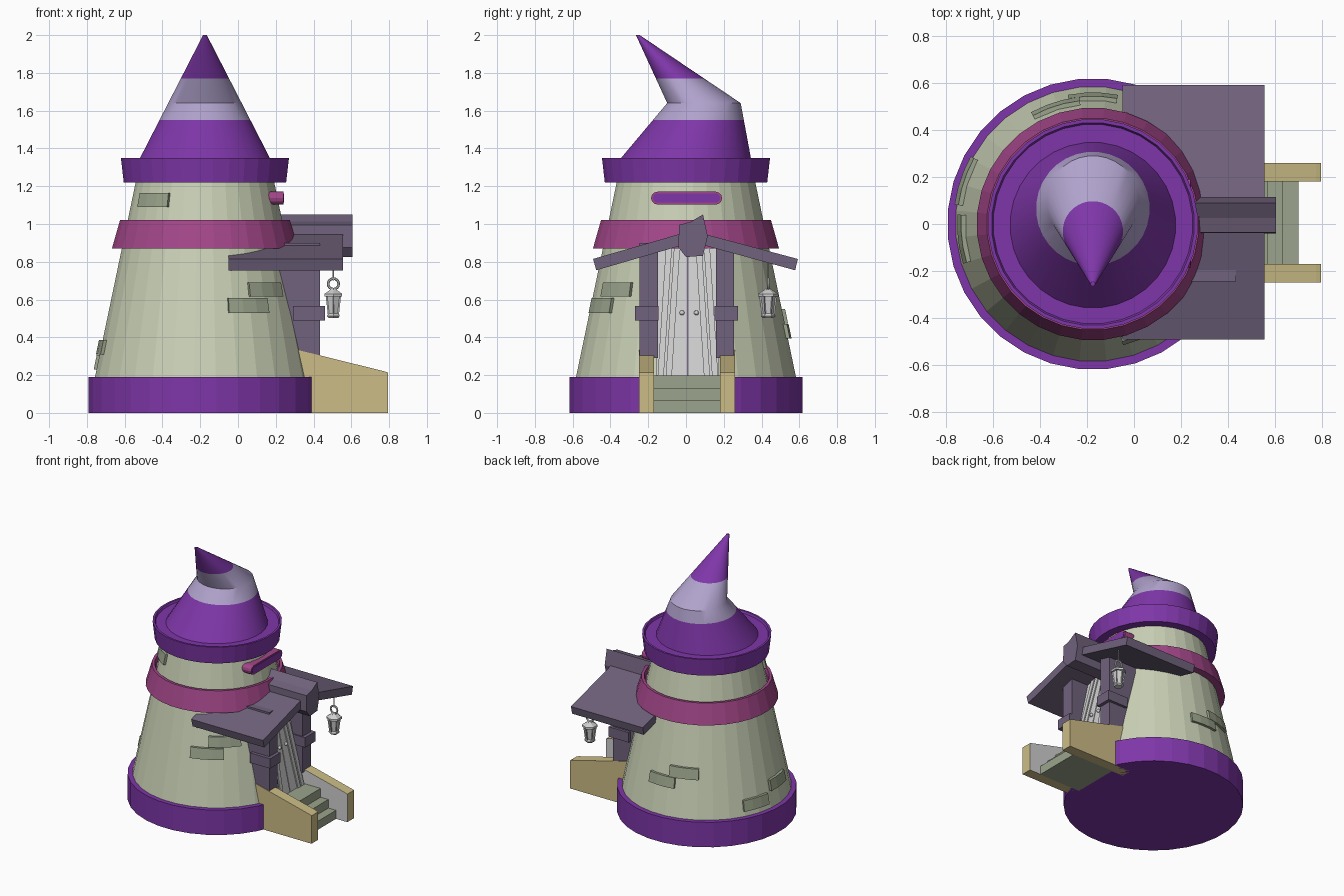
import bpy, bmesh, math
from mathutils import Vector, Matrix

if "Cube" in bpy.data.objects:
    bpy.data.objects.remove(bpy.data.objects["Cube"])

CX = -0.175      # tower axis
SEG = 32


def mat(name, r, g, b):
    m = bpy.data.materials.new(name)
    m.diffuse_color = [((c / 255 + 0.055) / 1.055) ** 2.4 for c in (r, g, b)] + [1]
    m.use_nodes = True
    m.node_tree.nodes["Principled BSDF"].inputs["Base Color"].default_value = m.diffuse_color
    return m


PURPLE = mat("purple", 126, 54, 168)
LAVENDER = mat("lavender", 176, 162, 204)
STONE = mat("pale_green_stone", 201, 208, 181)
PINK = mat("magenta", 162, 70, 136)
WOOD = mat("dusky_wood", 112, 98, 124)
TAN = mat("tan", 204, 188, 134)
BRICK = mat("grey_green", 155, 164, 140)
GREY = mat("light_grey", 208, 208, 208)


def finish(bm, name, *mats):
    bmesh.ops.recalc_face_normals(bm, faces=bm.faces)
    me = bpy.data.meshes.new(name)
    bm.to_mesh(me)
    bm.free()
    for m in mats:
        me.materials.append(m)
    ob = bpy.data.objects.new(name, me)
    bpy.context.collection.objects.link(ob)
    return ob


def rings(bm, specs, seg, closed=False):
    """Join circles (x, y, z, r); cap the ends, or loop back if closed."""
    loops = [[bm.verts.new((x + r * math.cos(2 * math.pi * (i + .5) / seg),
                            y + r * math.sin(2 * math.pi * (i + .5) / seg), z))
              for i in range(seg)] for x, y, z, r in specs]
    for a, b in zip(loops, loops[1:] + (loops[:1] if closed else [])):
        for i in range(seg):
            j = (i + 1) % seg
            bm.faces.new((a[i], a[j], b[j], b[i]))
    if not closed:
        bm.faces.new(loops[0])
        bm.faces.new(loops[-1])


def lathe(name, profile, m, closed=False, x=CX, y=0, seg=SEG):
    bm = bmesh.new()
    rings(bm, [(x, y, z, r) for r, z in profile], seg, closed)
    return finish(bm, name, m)


def prism(name, pts, axis, a, b, *mats):
    """Extrude a 2D outline: axis 'x' takes (y, z), axis 'y' takes (x, z)."""
    bm = bmesh.new()
    place = (lambda p, t: (t, p[0], p[1])) if axis == "x" else (lambda p, t: (p[0], t, p[1]))
    lo = [bm.verts.new(place(p, a)) for p in pts]
    hi = [bm.verts.new(place(p, b)) for p in pts]
    bm.faces.new(lo)
    bm.faces.new(hi)
    for i in range(len(pts)):
        j = (i + 1) % len(pts)
        bm.faces.new((lo[i], lo[j], hi[j], hi[i]))
    return finish(bm, name, *mats)


def box(name, x0, x1, y0, y1, z0, z1, m):
    return prism(name, [(x0, z0), (x1, z0), (x1, z1), (x0, z1)], "y", y0, y1, m)


def wall_r(z):
    return 0.585 - (z - 0.19) * 0.21


# Tower body, bands and brim
lathe("base_drum", [(.62, 0), (.62, .19), (.585, .19)], PURPLE)
lathe("tower_wall", [(wall_r(.18), .18), (wall_r(1.23), 1.23)], STONE)
lathe("middle_band", [(.42, .87), (.495, .87), (.452, 1.02), (.432, 1.02), (.425, .99), (.40, .98)],
      PINK, closed=True)
lathe("hat_brim", [(.36, 1.22), (.432, 1.22), (.447, 1.35), (.432, 1.35), (.425, 1.335), (.33, 1.335)], PURPLE)

# Bent hat: lower cone leans back, upper cone folds forward; coloured by height
levels = []
for z in (1.33, 1.55, 1.64, 1.77, 2.0):
    r = 0.345 - (z - 1.35) * 0.335 / 0.65
    cy = 0.095 * (z - 1.35) / 0.29 if z <= 1.64 else 0.095 - 0.35 * (z - 1.64) / 0.36
    levels.append((CX, cy, z, r))
bm = bmesh.new()
rings(bm, levels, SEG)
for f in bm.faces:
    f.material_index = 1 if 1.55 < f.calc_center_median().z < 1.77 else 0
hat = finish(bm, "bent_hat", PURPLE, LAVENDER)
bpy.context.view_layer.objects.active = hat
hat.select_set(True)
bpy.ops.object.shade_smooth_by_angle(angle=math.radians(30))


# Curved bricks standing out of the wall
def brick(n, a0, a1, z0, z1):
    bm = bmesh.new()
    cols = []
    for i in range(4):
        a = math.radians(a0 + (a1 - a0) * i / 3)
        cols.append([bm.verts.new((CX + r * math.cos(a), r * math.sin(a), z))
                     for r, z in ((wall_r(z0) - .02, z0), (wall_r(z0) + .018, z0),
                                  (wall_r(z1) + .018, z1), (wall_r(z1) - .02, z1))])
    for p, q in zip(cols, cols[1:]):
        for k in range(4):
            bm.faces.new((p[k], p[(k + 1) % 4], q[(k + 1) % 4], q[k]))
    bm.faces.new(cols[0])
    bm.faces.new(cols[-1])
    finish(bm, f"wall_brick_{n}", BRICK)


for n, spec in enumerate([(-62, -36, .615, .69), (-76, -50, .53, .607), (-150, -119, 1.09, 1.165),
                          (176, 197, .31, .387), (151, 172, .23, .307),
                          (79, 101, .395, .47), (96, 119, .473, .55)]):
    brick(n, *spec)

# Steps
prism("steps", [(.35, 0), (.70, 0), (.70, .065), (.635, .065), (.635, .13),
                (.57, .13), (.57, .197), (.35, .197)], "y", -.175, .185, BRICK)

# Sloping side walls of the stair, grey on the inner faces
for side, y0, y1 in (("left", -.25, -.17), ("right", .18, .26)):
    w = prism(f"stair_wall_{side}", [(.25, 0), (.795, 0), (.795, .213), (.775, .22), (.31, .335), (.25, .335)],
              "y", y0, y1, TAN, GREY)
    for p in w.data.polygons:
        if abs(p.normal.y) > .9 and p.normal.y * p.center.y < 0:
            p.material_index = 1

# Porch posts with collars
for side, y0, y1, c0, c1 in (("left", -.245, -.148, -.27, -.145), ("right", .158, .255, .15, .275)):
    box(f"porch_post_{side}", .2, .435, y0, y1, .29, .9, WOOD)
    box(f"post_collar_{side}", .29, .46, c0, c1, .49, .565, WOOD)


# Double door leaning back with the tower wall
def door_part(name, pts, x0, x1, m):
    ob = prism(name, pts, "x", x0, x1, m)
    for v in ob.data.vertices:
        v.co.x -= (v.co.z - .195) * .2135


def strip(y_low, y_high, w, s):
    return [(.01 + s * y_low, .195), (.01 + s * (y_low + w), .195),
            (.01 + s * (y_high + w), .9), (.01 + s * y_high, .9)]


door_part("door_gap", strip(-.02, -.02, .04, 1), .40, .428, WOOD)
for side, s in (("left", -1), ("right", 1)):
    door_part(f"door_leaf_{side}", strip(.004, .004, .162, s), .39, .432, GREY)
    for k, off in enumerate((.085, .128)):
        door_part(f"door_plank_{side}_{k}", strip(off, off - .045, .032, s), .43, .44, GREY)
    bm = bmesh.new()
    bmesh.ops.create_uvsphere(bm, u_segments=10, v_segments=6, radius=.013,
                              matrix=Matrix.Translation((.367, .017 + s * .038, .53)))
    finish(bm, f"door_knob_{side}", GREY)

# Porch roof slabs and ridge beam
prism("porch_roof_left", [(-.475, .755), (-.492, .815), (.04, .968), (.04, .905)], "x", -.05, .555, WOOD)
prism("porch_roof_right", [(.578, .755), (.592, .815), (.03, .965), (.03, .905)], "x", -.05, .555, WOOD)
prism("ridge_beam", [(-.04, .875), (-.037, .995), (.025, 1.012), (.09, 1.05), (.115, .935),
                     (.09, .832), (.0, .825)], "x", .2, .605, WOOD)


# Slot window above the door: pink frame with purple pane
def capsule(half, r):
    pts = []
    for s, start in ((1, -90), (-1, 90)):
        pts += [(.003 + s * (half - r) + r * math.cos(math.radians(start + 30 * i)),
                 1.137 + r * math.sin(math.radians(start + 30 * i))) for i in range(7)]
    return pts


prism("window_frame", capsule(.188, .034), "x", .1, .24, PINK)
prism("window_pane", capsule(.178, .024), "x", .236, .243, PURPLE)

# Hanging lantern
LX, LY = .505, .435
bm = bmesh.new()
rings(bm, [(LX, LY, .52, .034), (LX, LY, .62, .047)], 6)
bm.normal_update()
bmesh.ops.recalc_face_normals(bm, faces=bm.faces)
bmesh.ops.inset_individual(bm, faces=[f for f in bm.faces if abs(f.normal.z) < .8], thickness=.008, depth=-.006)
finish(bm, "lantern_body", GREY)
lathe("lantern_foot", [(.03, .503), (.038, .512), (.036, .522)], GREY, x=LX, y=LY, seg=6)
lathe("lantern_cap", [(.054, .615), (.054, .63), (.022, .65), (.012, .66)], GREY, x=LX, y=LY, seg=6)
lathe("lantern_rod", [(.004, .70), (.004, .82)], GREY, x=LX, y=LY, seg=6)
bm = bmesh.new()
N, M = 16, 6
vs = [[bm.verts.new((LX + (.028 + .007 * math.cos(2 * math.pi * j / M)) * math.cos(2 * math.pi * i / N),
                     LY + .007 * math.sin(2 * math.pi * j / M),
                     .683 + (.028 + .007 * math.cos(2 * math.pi * j / M)) * math.sin(2 * math.pi * i / N)))
       for j in range(M)] for i in range(N)]
for i in range(N):
    for j in range(M):
        a, b = vs[i], vs[(i + 1) % N]
        bm.faces.new((a[j], b[j], b[(j + 1) % M], a[(j + 1) % M]))
finish(bm, "lantern_ring", GREY)
